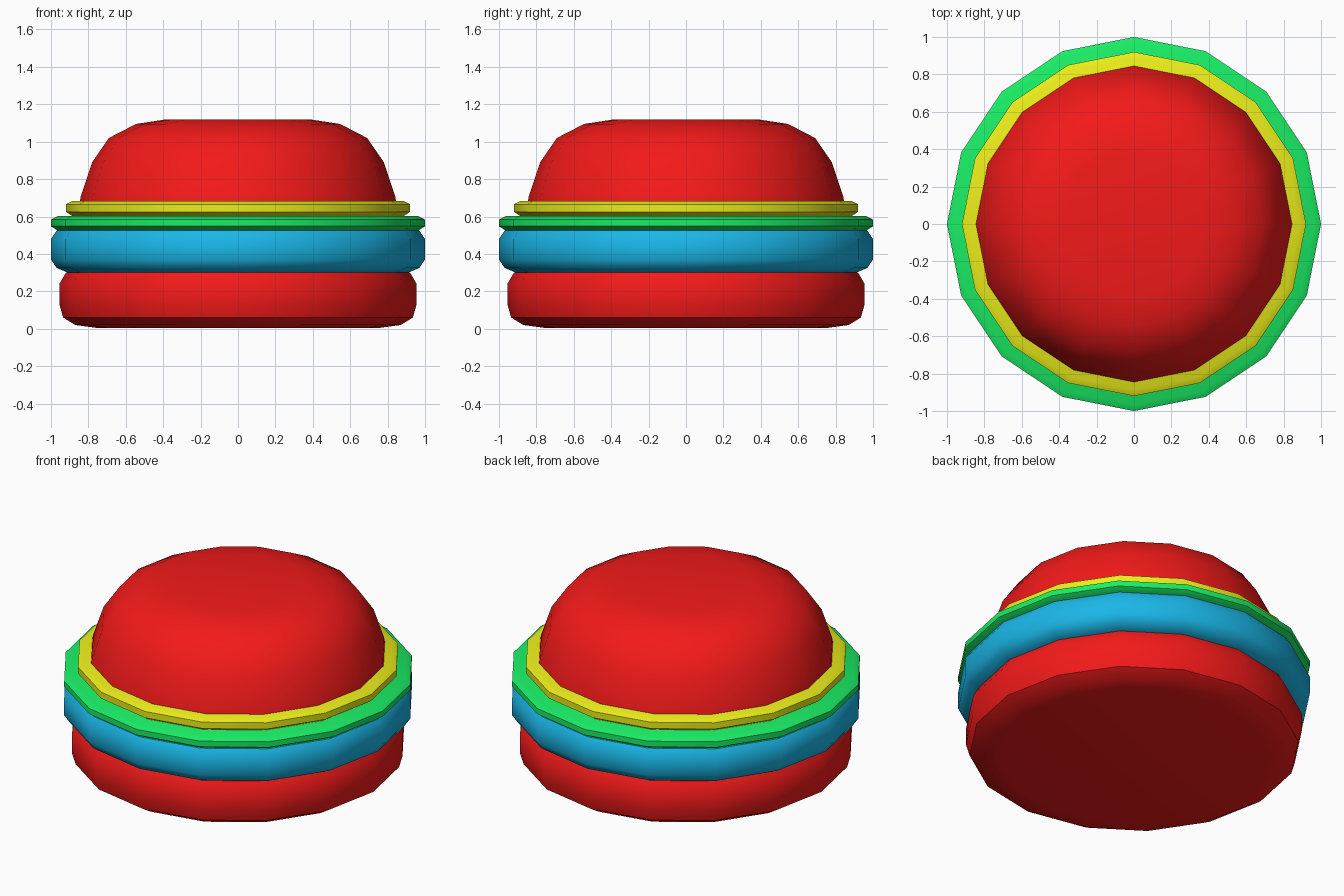
import bpy, bmesh, math

if "Cube" in bpy.data.objects:
    bpy.data.objects.remove(bpy.data.objects["Cube"])

SIDES = 16


def material(name, rgb):
    m = bpy.data.materials.new(name)
    m.diffuse_color = (*rgb, 1)
    m.use_nodes = True
    m.node_tree.nodes["Principled BSDF"].inputs["Base Color"].default_value = m.diffuse_color
    return m


def lathe(name, profile, mat):
    """Closed 16-sided solid from (radius, z) points, bottom to top."""
    bm = bmesh.new()
    rings = []
    for r, z in profile:
        rings.append([bm.verts.new((r * math.cos(2 * math.pi * i / SIDES),
                                    r * math.sin(2 * math.pi * i / SIDES), z))
                      for i in range(SIDES)])
    for a, b in zip(rings, rings[1:]):
        for i in range(SIDES):
            j = (i + 1) % SIDES
            bm.faces.new((a[i], a[j], b[j], b[i]))
    bm.faces.new(rings[0][::-1])
    bm.faces.new(rings[-1])
    me = bpy.data.meshes.new(name)
    bm.to_mesh(me)
    bm.free()
    me.materials.append(mat)
    ob = bpy.data.objects.new(name, me)
    bpy.context.collection.objects.link(ob)
    bpy.ops.object.select_all(action='DESELECT')
    ob.select_set(True)
    bpy.context.view_layer.objects.active = ob
    bpy.ops.object.shade_smooth_by_angle(angle=math.radians(35))
    return ob


red = material("bun_red", (0.9, 0.01, 0.01))
blue = material("patty_blue", (0.01, 0.47, 0.8))
green = material("lettuce_green", (0.01, 0.85, 0.13))
yellow = material("cheese_yellow", (0.83, 0.85, 0.01))

# Stacked layers, bottom to top
lathe("bottom_bun", [(0.76, 0.005), (0.87, 0.02), (0.935, 0.06), (0.955, 0.13),
                     (0.955, 0.24), (0.92, 0.30)], red)
lathe("patty", [(0.91, 0.30), (0.97, 0.325), (1.0, 0.37), (1.0, 0.48),
                (0.97, 0.525)], blue)
lathe("lettuce", [(0.965, 0.525), (1.0, 0.548), (1.0, 0.583), (0.965, 0.602)], green)
lathe("cheese", [(0.885, 0.602), (0.92, 0.625), (0.92, 0.665), (0.885, 0.683)], yellow)
lathe("top_bun", [(0.845, 0.683), (0.84, 0.71), (0.78, 0.89), (0.69, 1.02),
                  (0.545, 1.095), (0.38, 1.12)], red)
